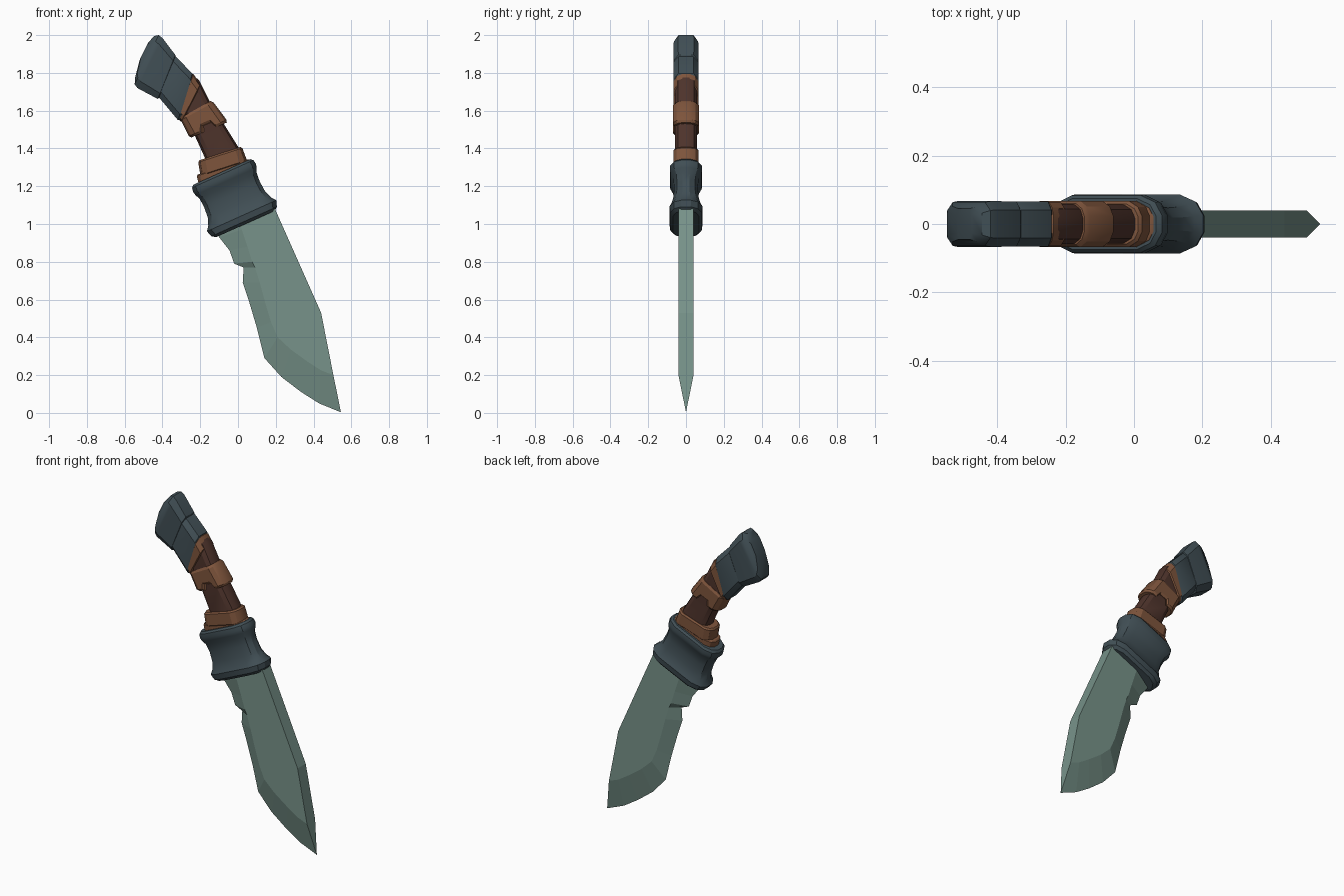
import bpy, bmesh, math
from mathutils import Vector

if "Cube" in bpy.data.objects:
    bpy.data.objects.remove(bpy.data.objects["Cube"])


def material(name, rgb):
    m = bpy.data.materials.new(name)
    m.diffuse_color = (*rgb, 1)
    m.use_nodes = True
    m.node_tree.nodes["Principled BSDF"].inputs["Base Color"].default_value = m.diffuse_color
    return m


STEEL = material("green steel", (0.185, 0.290, 0.252))
SLATE = material("dark slate", (0.052, 0.077, 0.090))
LEATHER = material("tan leather", (0.210, 0.090, 0.045))
WOOD = material("dark wood", (0.075, 0.033, 0.024))


def finish(name, bm, mat, angle=None):
    bmesh.ops.recalc_face_normals(bm, faces=bm.faces[:])
    me = bpy.data.meshes.new(name)
    bm.to_mesh(me)
    bm.free()
    ob = bpy.data.objects.new(name, me)
    bpy.context.collection.objects.link(ob)
    me.materials.append(mat)
    if angle:
        bpy.ops.object.select_all(action='DESELECT')
        ob.select_set(True)
        bpy.context.view_layer.objects.active = ob
        bpy.ops.object.shade_smooth_by_angle(angle=math.radians(angle))
    return ob


def section(quarter):
    """Mirror a quarter outline (cross, depth) into a closed loop."""
    half = quarter + [(-a, b) for a, b in reversed(quarter)]
    return half + [(-a, -b) for a, b in half]


CHAMFER = section([(1, 0.62), (0.74, 1)])
ROUND = section([(1, 0.3), (0.88, 0.75), (0.62, 1)])
BAND = section([(1, 0.35), (0.9, 0.75), (0.68, 1), (0.4, 1), (0.25, 1), (0.1, 1)])


def loft(name, stations, sec, mat, notch=0.0):
    """Stations are (left xz, right xz, half depth), lofted with one section."""
    bm = bmesh.new()
    rings = []
    for k, (l, r, h) in enumerate(stations):
        l, r = Vector((l[0], 0, l[1])), Vector((r[0], 0, r[1]))
        mid, half = (l + r) / 2, (r - l) / 2
        up = Vector((-half.z, 0, half.x)).normalized()
        ring = []
        for a, b in sec:
            p = mid + half * a + Vector((0, h * b, 0))
            if notch and k < 2 and abs(a) < 0.3:
                p += up * notch
            ring.append(bm.verts.new(p))
        rings.append(ring)
    n = len(sec)
    for a, b in zip(rings, rings[1:]):
        for i in range(n):
            j = (i + 1) % n
            bm.faces.new((a[i], a[j], b[j], b[i]))
    bm.faces.new(rings[0])
    bm.faces.new(rings[-1])
    return finish(name, bm, mat, 30)


# blade: cutting edge point, then matching bevel line point
pairs = [((-.13, 1.0), (-.01, 1.06)), ((-.10, .93), (.02, .97)),
         ((-.045, .86), (.05, .88)), ((-.02, .79), (.075, .80)),
         ((.03, .77), (.09, .77)), ((.025, .69), (.115, .69)),
         ((.06, .585), (.145, .58)), ((.10, .45), (.175, .48)),
         ((.14, .29), (.21, .40)), ((.23, .19), (.28, .335)),
         ((.335, .11), (.37, .27)), ((.43, .05), (.44, .225)),
         ((.545, .003), (.505, .20))]
spine = [(.44, .53), (.178, 1.12)]
bm = bmesh.new()
edge = [bm.verts.new((e[0], 0, e[1])) for e, _ in pairs]
sides = []
for y in (-0.04, 0.04):
    inner = [bm.verts.new((p[0], y, p[1])) for _, p in pairs]
    back = [bm.verts.new((p[0], y, p[1])) for p in spine]
    bm.faces.new(inner + back)
    for i in range(len(edge) - 1):
        bm.faces.new((edge[i], edge[i + 1], inner[i + 1], inner[i]))
    sides.append([inner[-1]] + back + [inner[0]])
f, b = sides
for i in range(3):
    bm.faces.new((f[i], f[i + 1], b[i + 1], b[i]))
bm.faces.new((edge[-1], f[0], b[0]))
bm.faces.new((edge[0], f[3], b[3]))
finish("blade", bm, STEEL)

# guard: waisted collar with a bead at each end, along the tilted axis
U, W, O = Vector((.912, .41)), Vector((-.41, .912)), Vector((-.02, 1.13))
profile = [(-.143, .170, .068), (-.128, .190, .083), (-.095, .201, .087),
           (-.072, .183, .076), (-.03, .167, .066), (.03, .162, .063),
           (.08, .166, .068), (.105, .178, .081), (.125, .182, .086),
           (.148, .178, .084), (.16, .165, .075)]
loft("guard", [(O + W * w - U * u, O + W * w + U * u, h) for w, u, h in profile],
     ROUND, SLATE)

# grip core
loft("grip_core", [((-.18, 1.20), (.05, 1.30), .058),
                   ((-.175, 1.35), (.0, 1.41), .057),
                   ((-.225, 1.46), (-.075, 1.53), .057),
                   ((-.285, 1.57), (-.145, 1.64), .058),
                   ((-.34, 1.64), (-.205, 1.76), .058),
                   ((-.40, 1.70), (-.30, 1.84), .055)], ROUND, WOOD)


# leather wraps with softened rims
def wrap(name, bottom, top, h, notch=0.0):
    bl, br, tl, tr = (Vector(p) for p in (*bottom, *top))

    def line(t, shrink):
        l, r = bl.lerp(tl, t), br.lerp(tr, t)
        d = (r - l).normalized() * shrink
        return (l + d, r - d, h - shrink)
    loft(name, [line(0, .008), line(.1, 0), line(.9, 0), line(1, .008)],
         BAND, LEATHER, notch)


wrap("lower_wrap", ((-.198, 1.25), (.05, 1.33)), ((-.212, 1.335), (.02, 1.41)), .067)
wrap("base_wrap", ((-.205, 1.20), (.075, 1.30)), ((-.220, 1.26), (.055, 1.345)), .063)
wrap("upper_wrap", ((-.255, 1.455), (-.052, 1.54)), ((-.308, 1.56), (-.138, 1.655)),
     .068, .035)
wrap("diagonal_strap", ((-.298, 1.54), (-.195, 1.735)), ((-.325, 1.56), (-.24, 1.80)), .065)

# pommel in two chamfered blocks
loft("pommel_collar", [((-.303, 1.55), (-.238, 1.775), .062),
                       ((-.318, 1.55), (-.242, 1.797), .066),
                       ((-.420, 1.672), (-.328, 1.885), .066),
                       ((-.424, 1.685), (-.340, 1.890), .060)], CHAMFER, SLATE)
loft("pommel_cap", [((-.415, 1.670), (-.330, 1.875), .060),
                    ((-.425, 1.662), (-.332, 1.895), .066),
                    ((-.533, 1.720), (-.400, 1.985), .067),
                    ((-.547, 1.740), (-.420, 2.000), .064),
                    ((-.545, 1.775), (-.445, 1.995), .052),
                    ((-.520, 1.870), (-.475, 1.960), .045)], CHAMFER, SLATE)
